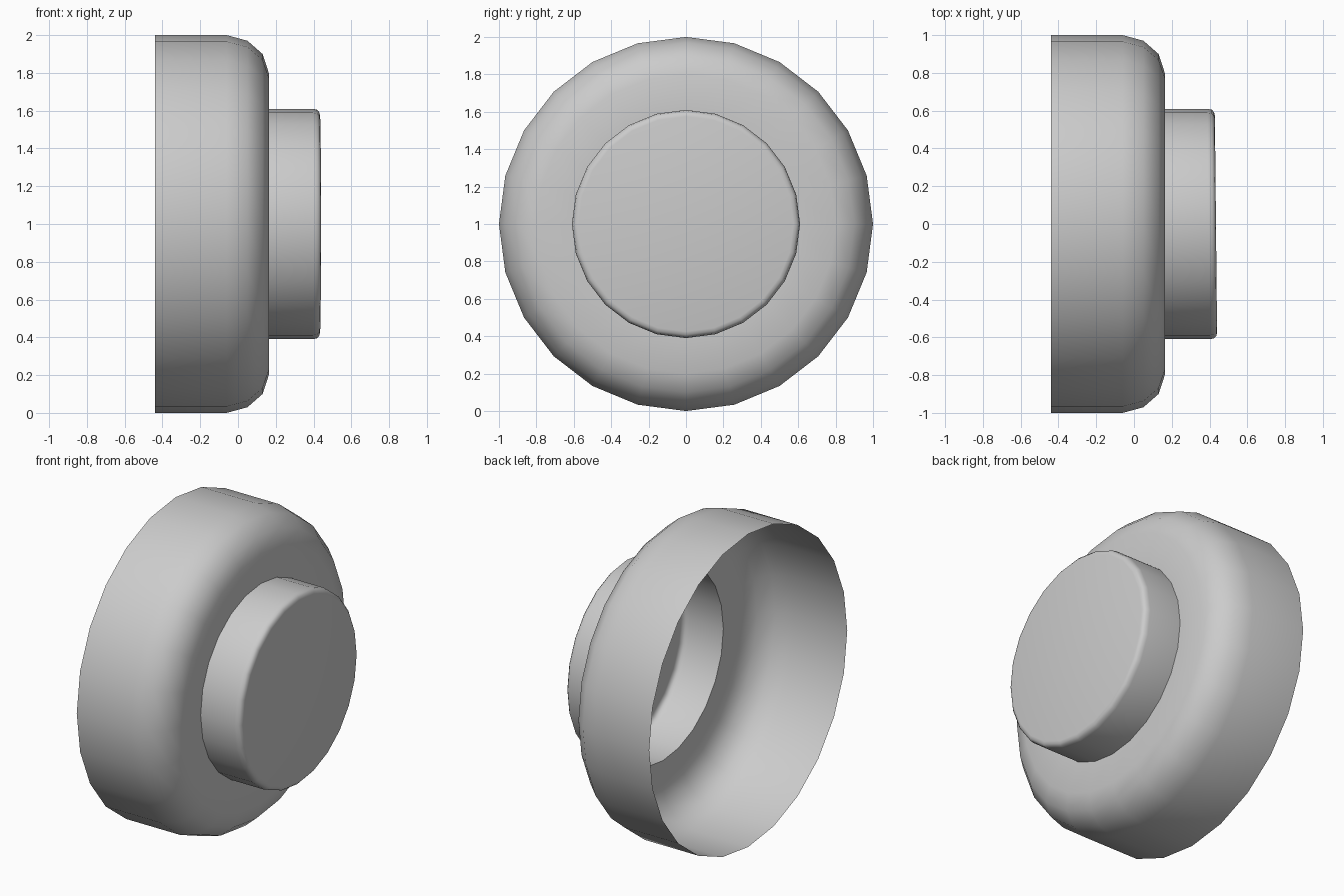
import bpy, bmesh, math

if "Cube" in bpy.data.objects:
    bpy.data.objects.remove(bpy.data.objects["Cube"])

SIDES = 24
AXIS_Z = 1.0


def revolve(name, profile, cap=False, tilt=0.0, tilt_from=0.0):
    """Revolve (x, radius) points around the x axis; optional end cap and slight face tilt."""
    bm = bmesh.new()
    rings = []
    for x, r in profile:
        ring = []
        for i in range(SIDES):
            a = 2 * math.pi * i / SIDES
            y, z = r * math.cos(a), r * math.sin(a)
            dx = -tilt * y if x > tilt_from else 0.0
            ring.append(bm.verts.new((x + dx, y, z)))
        rings.append(ring)
    for a, b in zip(rings, rings[1:]):
        for i in range(SIDES):
            j = (i + 1) % SIDES
            bm.faces.new((a[i], a[j], b[j], b[i]))
    if cap:
        bm.faces.new(rings[-1])
    bm.normal_update()
    mesh = bpy.data.meshes.new(name)
    bm.to_mesh(mesh)
    bm.free()
    obj = bpy.data.objects.new(name, mesh)
    obj.location.z = AXIS_Z
    bpy.context.collection.objects.link(obj)
    bpy.ops.object.select_all(action='DESELECT')
    obj.select_set(True)
    bpy.context.view_layer.objects.active = obj
    bpy.ops.object.shade_smooth_by_angle(angle=math.radians(40))
    return obj


# Open-backed round shell with a rounded front shoulder and a central hole
revolve("housing_shell", [(-0.44, 1.0), (-0.06, 1.0), (0.05, 0.97),
                          (0.13, 0.90), (0.163, 0.80), (0.163, 0.61)])

# Hollow front button with a softened rim and very slightly tilted face
revolve("front_button", [(0.163, 0.61), (0.395, 0.61), (0.418, 0.605),
                         (0.43, 0.592), (0.434, 0.575)],
        cap=True, tilt=0.01, tilt_from=0.2)
